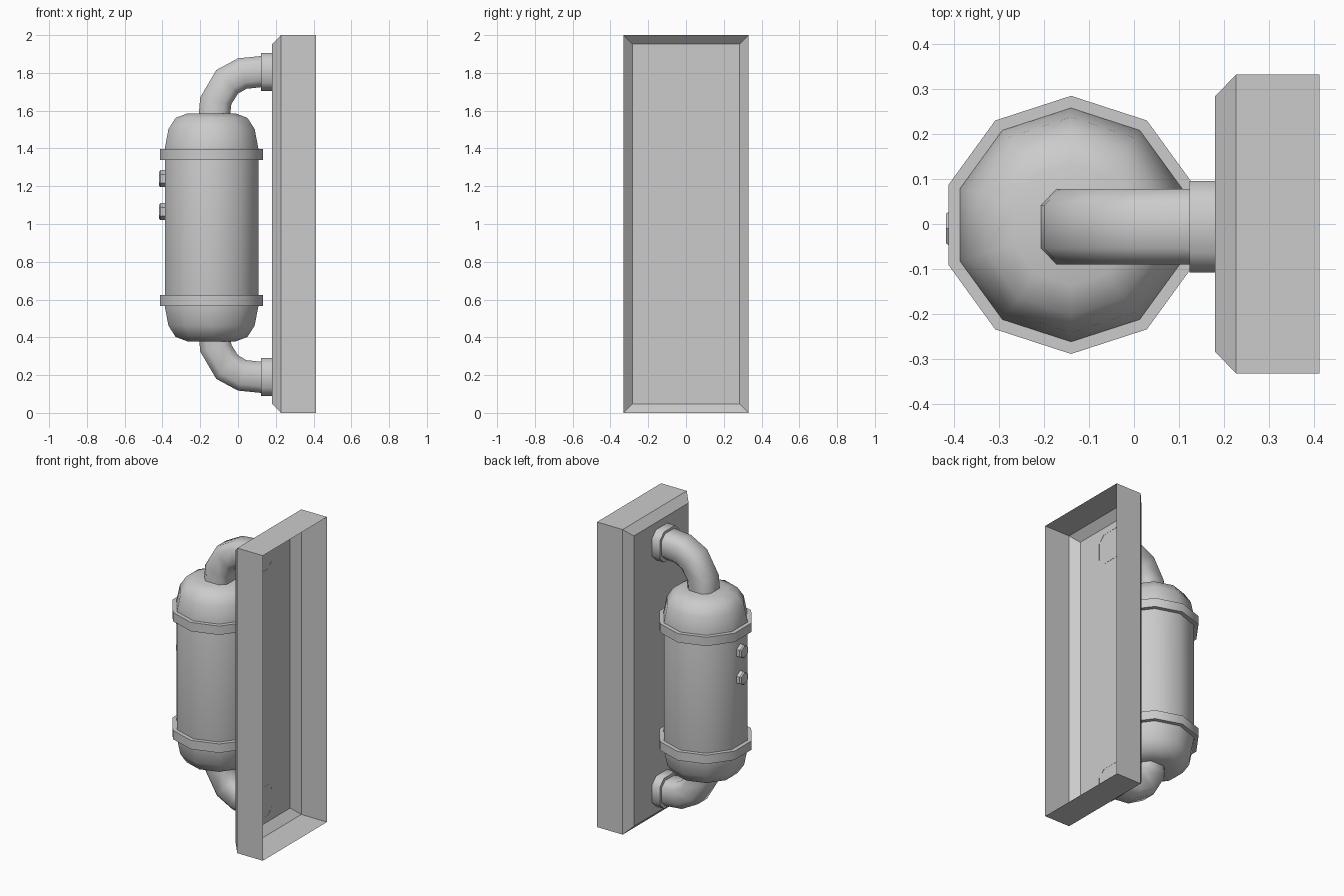
import bpy
import bmesh
from math import sin, cos, pi, radians
from mathutils import Vector

cube = bpy.data.objects.get("Cube")
if cube:
    bpy.data.objects.remove(cube)

grey = bpy.data.materials.new("plain grey")
grey.use_nodes = True
colour = (0.6, 0.6, 0.6, 1)
grey.diffuse_color = colour
grey.node_tree.nodes["Principled BSDF"].inputs["Base Color"].default_value = colour


def loft(name, rings, start=False, end=False, loop=False, smooth=None):
    """Skin a list of point rings, with optional end caps."""
    bm = bmesh.new()
    rows = [[bm.verts.new(p) for p in ring] for ring in rings]
    pairs = list(zip(rows, rows[1:])) + ([(rows[-1], rows[0])] if loop else [])
    for a, b in pairs:
        for i in range(len(a)):
            j = (i + 1) % len(a)
            bm.faces.new((a[i], a[j], b[j], b[i]))
    if start:
        bm.faces.new(rows[0][::-1])
    if end:
        bm.faces.new(rows[-1])
    bmesh.ops.recalc_face_normals(bm, faces=bm.faces)
    mesh = bpy.data.meshes.new(name)
    bm.to_mesh(mesh)
    bm.free()
    mesh.materials.append(grey)
    obj = bpy.data.objects.new(name, mesh)
    bpy.context.collection.objects.link(obj)
    if smooth:
        bpy.ops.object.select_all(action='DESELECT')
        obj.select_set(True)
        bpy.context.view_layer.objects.active = obj
        bpy.ops.object.shade_smooth_by_angle(angle=radians(smooth))
    return obj


AXIS = Vector((-0.14, -0.002, 0))
MID = 0.9975


def decagon(r, z):
    return [AXIS + Vector((r * sin(i * pi / 5), r * cos(i * pi / 5), z)) for i in range(10)]


def octagon(inner, outer, half_y):
    """Flat-sided octagon between two points of the xz plane."""
    a, b = Vector((inner[0], 0, inner[1])), Vector((outer[0], 0, outer[1]))
    mid, h, y = (a + b) / 2, (b - a) / 2, Vector((0, half_y, 0))
    k = 0.57
    corners = [(1, k), (k, 1), (-k, 1), (-1, k), (-1, -k), (-k, -1), (k, -1), (1, -k)]
    return [mid + h * u + y * v + Vector((0, -0.006, 0)) for u, v in corners]


# Mounting tray: chamfered shell, open towards +x
def frame(x, inset):
    y, z = 0.332 - inset, 1 - inset
    return [(x, s * y, 1 + t * z) for s, t in ((-1, -1), (1, -1), (1, 1), (-1, 1))]


tray = loft("mounting_tray", [frame(0.18, 0.048), frame(0.227, 0), frame(0.413, 0)], start=True)

# Tank with rounded ends
dome = [(0.135, 0.603), (0.2, 0.58), (0.24, 0.52), (0.26, 0.42)]
profile = [(r, 0.982 - h) for r, h in dome] + [(r, 0.982 + h) for r, h in dome[::-1]]
loft("tank", [decagon(r, z) for r, z in profile], True, True, smooth=50)

# Clamping bands
for name, z in (("lower_band", 0.567), ("upper_band", 1.34)):
    section = [(0.25, z), (0.287, z), (0.287, z + 0.058), (0.25, z + 0.058)]
    loft(name, [decagon(r, h) for r, h in section], loop=True, smooth=50)

# Bent pipes and wall collars, mirrored top to bottom
bend = [((-0.045, 1.55), (-0.21, 1.55)), ((-0.035, 1.635), (-0.2, 1.67)),
        ((0.0, 1.69), (-0.115, 1.815)), ((0.045, 1.716), (0.0, 1.877)),
        ((0.13, 1.725), (0.13, 1.89))]
collar = [((x, 1.705), (x, 1.905)) for x in (0.123, 0.181)]


def flip(pairs, side):
    return [[(x, MID + side * (z - MID)) for x, z in pair] for pair in pairs]


for label, side in (("upper", 1), ("lower", -1)):
    loft(label + "_pipe", [octagon(a, b, 0.084) for a, b in flip(bend, side)], smooth=55)
    loft(label + "_collar", [octagon(a, b, 0.102) for a, b in flip(collar, side)],
         start=True, smooth=55)

# Hexagonal bolt heads
for name, z in (("lower_bolt", 1.065), ("upper_bolt", 1.24)):
    rings = [[(x, -0.01 + r * sin(i * pi / 3), z + r * cos(i * pi / 3)) for i in range(6)]
             for x, r in ((-0.38, 0.045), (-0.41, 0.045), (-0.418, 0.038))]
    loft(name, rings, end=True)
